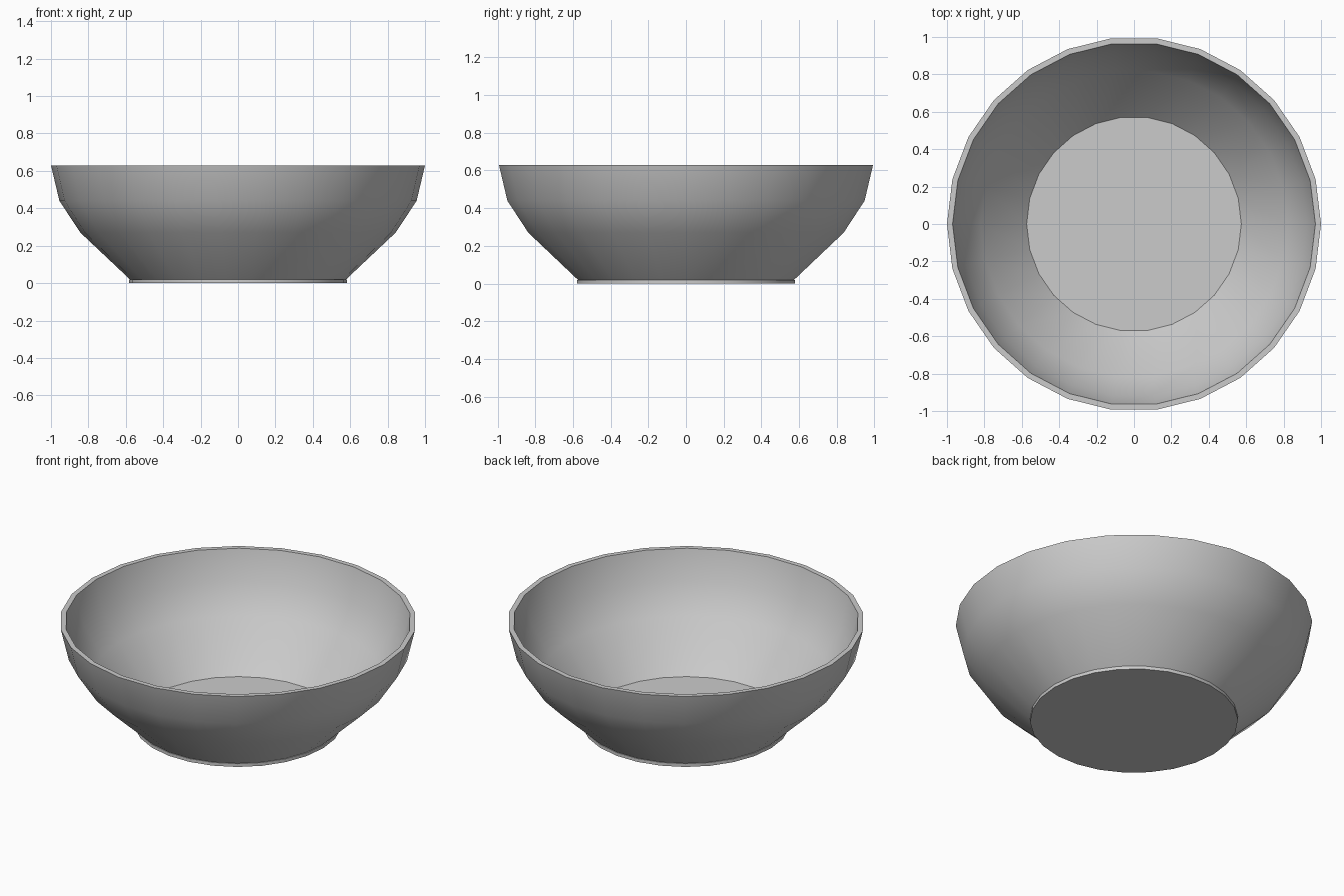
import bpy, bmesh, math

if "Cube" in bpy.data.objects:
    bpy.data.objects.remove(bpy.data.objects["Cube"])

SIDES = 26


def lathe(name, profile, closed=False):
    """Revolve an (r, z) profile around z; open profiles get capped ends."""
    bm = bmesh.new()
    rings = []
    for r, z in profile:
        rings.append([bm.verts.new((r * math.cos(2 * math.pi * i / SIDES),
                                    r * math.sin(2 * math.pi * i / SIDES), z))
                      for i in range(SIDES)])
    pairs = list(zip(rings, rings[1:]))
    if closed:
        pairs.append((rings[-1], rings[0]))
    for a, b in pairs:
        for i in range(SIDES):
            j = (i + 1) % SIDES
            bm.faces.new((a[i], a[j], b[j], b[i]))
    if not closed:
        bm.faces.new(rings[0][::-1])
        bm.faces.new(rings[-1])
    bmesh.ops.recalc_face_normals(bm, faces=bm.faces)
    mesh = bpy.data.meshes.new(name)
    bm.to_mesh(mesh)
    bm.free()
    obj = bpy.data.objects.new(name, mesh)
    bpy.context.collection.objects.link(obj)
    bpy.ops.object.select_all(action='DESELECT')
    obj.select_set(True)
    bpy.context.view_layer.objects.active = obj
    bpy.ops.object.shade_smooth_by_angle(angle=math.radians(35))
    return obj


# Flat foot, whose top is the bowl floor
lathe("bowl_foot", [(0.583, 0), (0.583, 0.02)])

# Flared wall: up the outside, over the rim, down the inside
lathe("bowl_wall", [(0.578, 0.02), (0.843, 0.27), (0.955, 0.44), (1.0, 0.63),
                    (0.97, 0.63), (0.925, 0.445), (0.82, 0.28), (0.574, 0.02)],
      closed=True)
